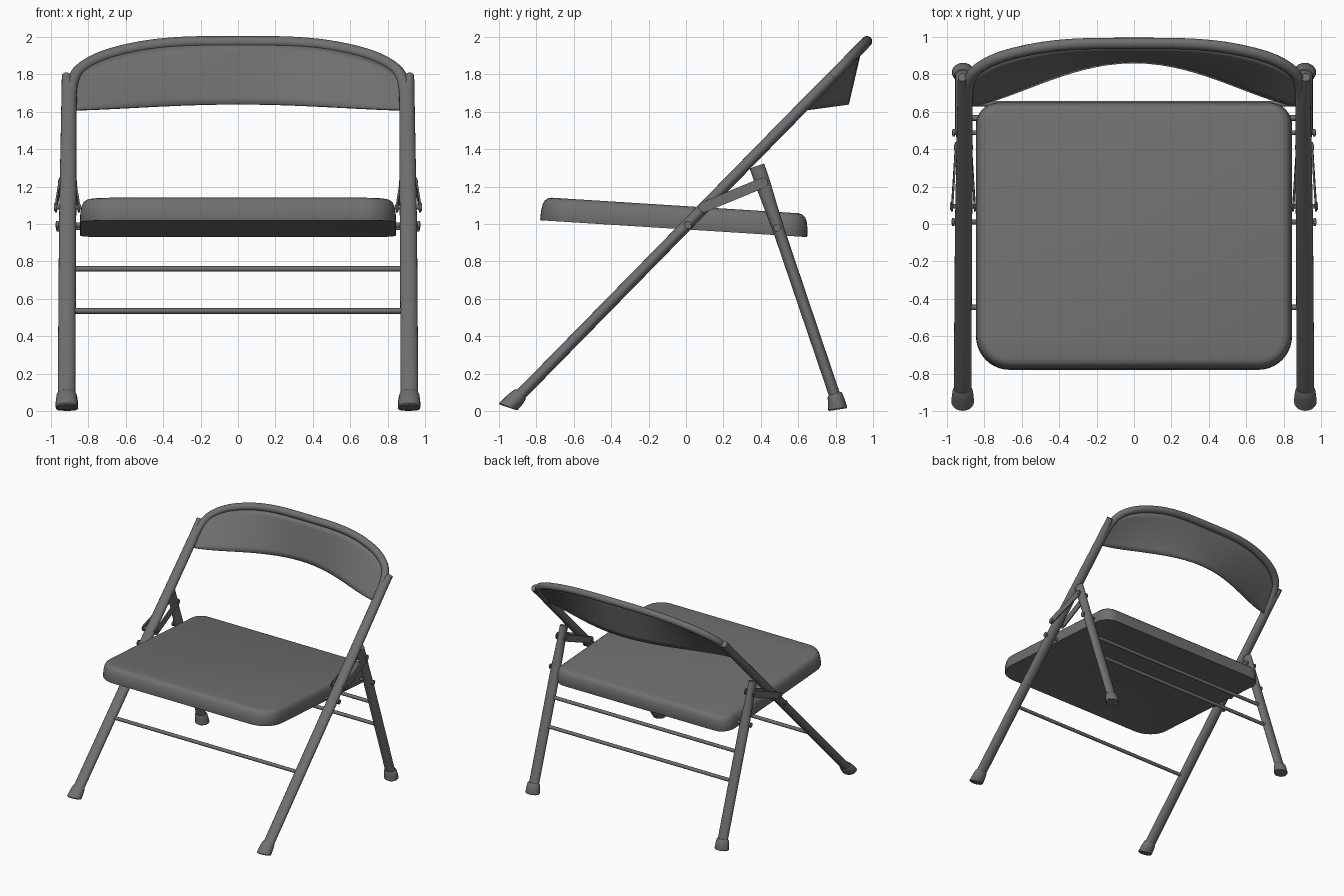
import bpy, bmesh
from math import sin, cos, pi
from mathutils import Vector as V

if "Cube" in bpy.data.objects:
    bpy.data.objects.remove(bpy.data.objects["Cube"])

# Dark grey paint for every part
paint = bpy.data.materials.new("dark_grey")
paint.diffuse_color = (0.16, 0.16, 0.16, 1)
paint.use_nodes = True
paint.node_tree.nodes["Principled BSDF"].inputs["Base Color"].default_value = paint.diffuse_color


def finish(name, bm, angle=0.6):
    bmesh.ops.recalc_face_normals(bm, faces=bm.faces[:])
    me = bpy.data.meshes.new(name)
    bm.to_mesh(me)
    bm.free()
    me.materials.append(paint)
    ob = bpy.data.objects.new(name, me)
    bpy.context.collection.objects.link(ob)
    bpy.ops.object.select_all(action='DESELECT')
    ob.select_set(True)
    bpy.context.view_layer.objects.active = ob
    bpy.ops.object.shade_smooth_by_angle(angle=angle)
    return ob


def loft(name, loops, angle=0.6):
    """Skin closed loops of points and cap both ends."""
    bm = bmesh.new()
    rows = [[bm.verts.new(p) for p in lp] for lp in loops]
    n = len(rows[0])
    for a, b in zip(rows, rows[1:]):
        for i in range(n):
            j = (i + 1) % n
            bm.faces.new((a[i], a[j], b[j], b[i]))
    bm.faces.new(rows[0])
    bm.faces.new(rows[-1])
    return finish(name, bm, angle)


def ring(c, u, v, n=20):
    c, u, v = V(c), V(u), V(v)
    return [c + u * cos(2 * pi * i / n) + v * sin(2 * pi * i / n) for i in range(n)]


def rod(name, x0, x1, y, z, r, n=12):
    return loft(name, [ring((x, y, z), (0, r, 0), (0, 0, r), n) for x in (x0, x1)])


def frame_y(z):
    """Depth of the slanted front frame at height z."""
    return (z - 1.0) / 1.02 + 0.01


NORMAL = V((0, -0.714, 0.70))

# Bent top rail: smooth curve through half-profile points, mirrored
half = [(0.897, 1.6), (0.893, 1.70), (0.882, 1.765), (0.85, 1.822), (0.77, 1.876),
        (0.65, 1.919), (0.48, 1.954), (0.28, 1.972), (0, 1.975)]
ctrl = [V(p) for p in half] + [V((-x, z)) for x, z in half[-2::-1]]
curve = []
for i in range(len(ctrl) - 1):
    p0, p1, p2, p3 = (ctrl[max(0, min(len(ctrl) - 1, i + k))] for k in (-1, 0, 1, 2))
    for t in (0, 0.25, 0.5, 0.75):
        curve.append(0.5 * (2 * p1 + (p2 - p0) * t + (2 * p0 - 5 * p1 + 4 * p2 - p3) * t ** 2
                            + (3 * p1 - p0 - 3 * p2 + p3) * t ** 3))
curve.append(ctrl[-1])
pts = [V((p.x, frame_y(p.y), p.y)) for p in curve]
loops = []
for i, p in enumerate(pts):
    tan = (pts[min(i + 1, len(pts) - 1)] - pts[max(i - 1, 0)]).normalized()
    loops.append(ring(p, tan.cross(NORMAL).normalized() * 0.031, NORMAL * 0.029, 16))
loft("top_rail", loops)

# Backrest panel: follows the rail above, bowed backwards along its lower edge
bm = bmesh.new()
cols = []
for p in curve:
    x = p.x * 0.985
    f = max(cos(pi * x / 1.77), 0) ** 1.4
    low = V((x, 0.63 + 0.235 * f, 1.61 + 0.03 * f))
    zt = max(p.y - 0.02, 1.63)
    high = V((x, frame_y(zt) - 0.008 * f, zt))
    cols.append([bm.verts.new(low.lerp(high, k / 8)) for k in range(9)])
for a, b in zip(cols, cols[1:]):
    for k in range(8):
        bm.faces.new((a[k], b[k], b[k + 1], a[k + 1]))
panel = finish("backrest_panel", bm)
sol = panel.modifiers.new("thickness", 'SOLIDIFY')
sol.thickness = 0.012
sol.offset = 0


def seat_loop(inset, h):
    """Rounded rectangle in the seat plane, which slopes down to the back."""
    out = []
    for sx, sy, a0 in ((1, 1, 0), (-1, 1, 90), (-1, -1, 180), (1, -1, 270)):
        r = max(0.12 if sy > 0 else 0.18, inset + 0.03)
        ye = 0.648 if sy > 0 else -0.78
        for k in range(11):
            a = (a0 + 9 * k) * pi / 180
            x = sx * (0.845 - r) + (r - inset) * cos(a)
            y = ye - sy * r + (r - inset) * sin(a)
            out.append((x, y + 0.06 * h, 1.02 - 0.063 * (y + 0.78) + h))
    return out


# Seat with a shallow dished underside and a rolled top edge
loft("seat", [seat_loop(i, h) for i, h in (
    (0.5, 0.02), (0.3, 0.018), (0.15, 0.011), (0.05, 0.003),
    (0.02, 0), (0.002, 0.0), (0, 0.006), (0.002, 0.05), (0.008, 0.085),
    (0.018, 0.106), (0.033, 0.119), (0.055, 0.124))], 0.8)


def link_loop(x0, x1):
    """Rounded strap outline between the two link pins."""
    a, b = V((0.095, 1.09)), V((0.41, 1.22))
    base = 0.39 + pi / 2
    out = []
    for c, x, start in ((a, x0, base), (b, x1, base + pi)):
        for k in range(9):
            t = start + pi * k / 8
            out.append((x, c.x + 0.028 * cos(t), c.y + 0.028 * sin(t)))
    return out


for side, s in (("left", -1), ("right", 1)):
    X = 0.912 * s
    # Front leg, a flattened tube running up to the backrest
    loft("front_leg_" + side, [
        ring((s * x, frame_y(z), z), (w, 0, 0), NORMAL * t)
        for x, z, w, t in ((0.917, 0.05, 0.047, 0.031), (0.911, 1.0, 0.046, 0.031),
                           (0.903, 1.68, 0.041, 0.031), (0.918, 1.79, 0.024, 0.029))])
    # Rear leg, pinched flat near its top
    loft("rear_leg_" + side, [
        ring((X, y, z), (w, 0, 0), V((0, 0.947, 0.32)) * t)
        for y, z, w, t in ((0.81, 0.04, 0.044, 0.03), (0.505, 0.94, 0.044, 0.031),
                           (0.45, 1.10, 0.036, 0.036), (0.41, 1.22, 0.03, 0.041),
                           (0.379, 1.31, 0.03, 0.041))])
    # Rubber feet
    loft("front_foot_" + side, [
        ring((0.916 * s, y, z), (w, 0, 0), (0, vy, vz)) for y, z, w, vy, vz in (
            (-0.951, 0.019, 0.056, 0.045, -0.015), (-0.949, 0.025, 0.061, 0.050, -0.018),
            (-0.91, 0.065, 0.057, 0.038, -0.027), (-0.888, 0.088, 0.053, 0.030, -0.026),
            (-0.882, 0.094, 0.048, 0.026, -0.024))])
    loft("rear_foot_" + side, [
        ring((0.914 * s, y, z), (w, 0, 0), (0, vy, vz)) for y, z, w, vy, vz in (
            (0.813, 0.008, 0.055, 0.047, 0.007), (0.811, 0.014, 0.06, 0.051, 0.009),
            (0.802, 0.06, 0.057, 0.043, 0.012), (0.796, 0.085, 0.053, 0.039, 0.011),
            (0.795, 0.092, 0.047, 0.034, 0.010))])
    # Folding link straps on both faces of the tubes
    for where, d in (("outer", 1), ("inner", -1)):
        a, b = X + s * d * 0.056, X + s * d * 0.035
        loft("link_%s_%s" % (where, side),
             [link_loop(a, b), link_loop(a + 0.01 * s * d, b + 0.01 * s * d)])
    # Pivot pins with wider heads
    for name, y, z, xi, xo in (("seat_front_pin", 0.01, 0.995, 0.83, 0.975),
                               ("seat_rear_pin", 0.488, 0.98, 0.83, 0.972),
                               ("link_front_pin", 0.095, 1.09, 0.84, 0.985),
                               ("link_rear_pin", 0.41, 1.22, 0.86, 0.962)):
        rod("%s_%s" % (name, side), s * xi, s * xo, y, z, 0.013)
        rod("%s_head_%s" % (name, side), s * (xo - 0.014), s * (xo - 0.002), y, z, 0.021, 16)

# Cross bars between the legs
for name, y, z in (("front_bar", -0.446, 0.535), ("rear_lower_bar", 0.643, 0.535),
                   ("rear_upper_bar", 0.567, 0.76)):
    rod(name, -0.9, 0.9, y, z, 0.015)
